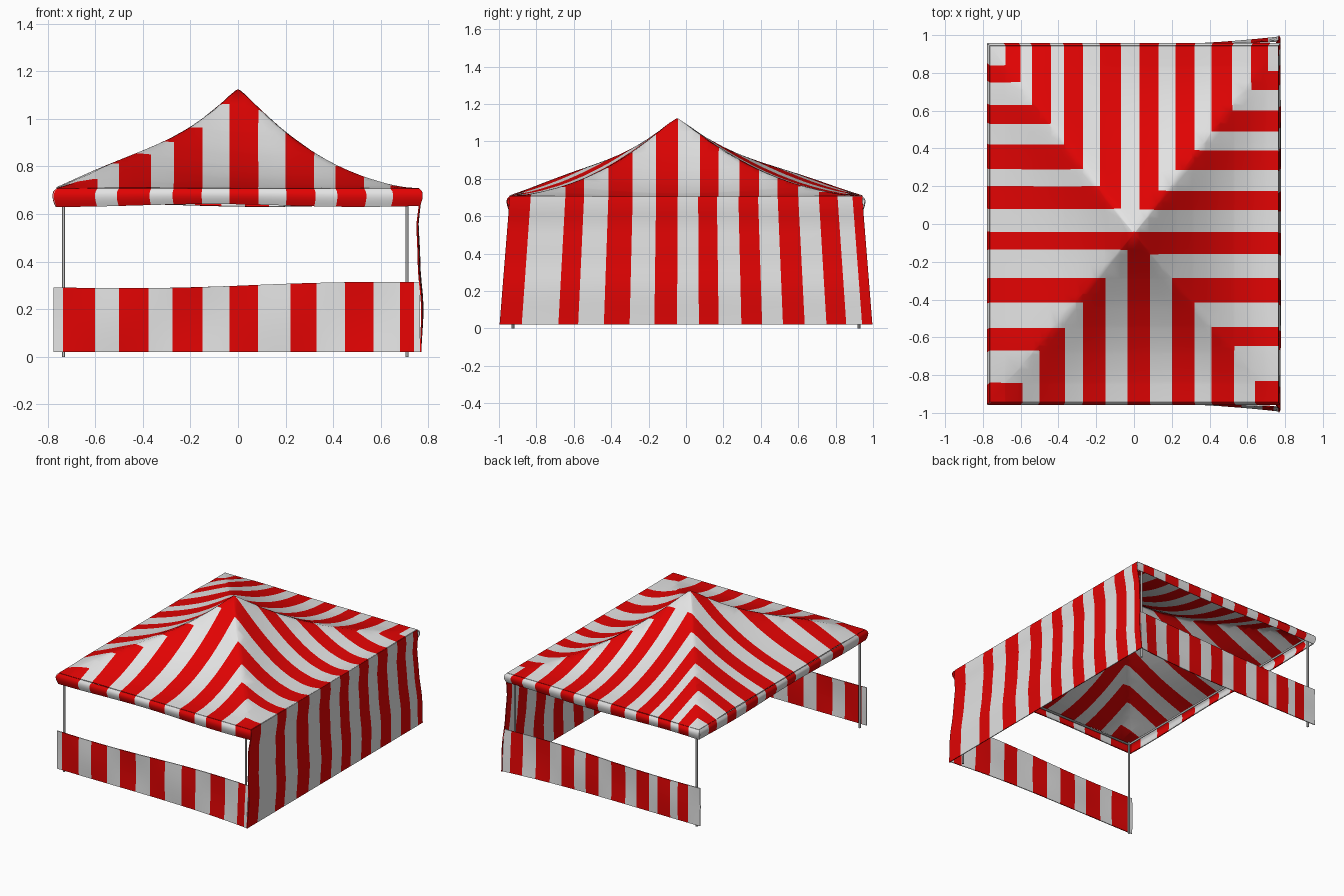
import bpy, bmesh, math
from mathutils import Vector

if "Cube" in bpy.data.objects:
    bpy.data.objects.remove(bpy.data.objects["Cube"])

HX, HY, PEAK_Y, EAVE = 0.762, 0.942, -0.05, 0.705

# red stripe intervals along each side
FRONT = [(-.735, -.60), (-.50, -.375), (-.275, -.15), (-.035, .085), (.22, .33), (.45, .57), (.68, .74)]
EAVE_FRONT = [(-.76, -.59), (-.50, -.365), (-.27, -.15), (-.035, .085), (.20, .32), (.41, .53), (.64, .77)]
BACK = [(-.68, -.60), (-.54, -.44), (-.37, -.27), (-.18, -.07), (.03, .13), (.22, .32), (.41, .52), (.62, .71)]
RIGHT = [(-.95, -.83), (-.645, -.545), (-.415, -.285), (-.16, -.045), (.065, .165), (.28, .385), (.49, .60),
         (.71, .81), (.89, .95)]
LEFT = [(-.95, -.84), (-.67, -.55), (-.415, -.285), (-.135, -.04), (.08, .20), (.29, .42), (.53, .63), (.75, .84)]

# roof stripes turn the corner at the hips: borders along |x| and |y| per quadrant
MID_X, MID_Y = .03, -.042
RINGS = {
    (1, -1): ([.085, .20, .32, .41, .53, .64], [.16, .285, .415, .545, .645, .83]),
    (-1, -1): ([.035, .15, .27, .365, .50, .59], [.135, .285, .415, .55, .67, .84]),
    (-1, 1): ([.07, .18, .27, .37, .44, .54, .60, .68], [.08, .20, .29, .42, .53, .63, .75, .84]),
    (1, 1): ([.03, .13, .22, .32, .41, .52, .62, .71], [.075, .175, .285, .39, .49, .60, .71, .81]),
}


def material(name, rgb):
    m = bpy.data.materials.new(name)
    m.diffuse_color = (*rgb, 1)
    m.use_nodes = True
    m.node_tree.nodes["Principled BSDF"].inputs["Base Color"].default_value = m.diffuse_color
    return m


WHITE = material("white cloth", (.77, .77, .77))
RED = material("red cloth", (.76, .001, .001))
METAL = material("grey metal", (.6, .6, .6))


def is_red(v, reds):
    return any(a < v < b for a, b in reds)


def roof_red(x, y):
    sx = 1 if x > (MID_X if y > MID_Y else 0) else -1
    sy = 1 if y > MID_Y else -1
    xs, ys = RINGS[sx, sy]
    ring = min(sum(x * sx > b for b in xs), sum(y * sy > b for b in ys))
    return (ring + (sy < 0)) % 2 == 1


def interp(pts, v):
    for (a, p), (b, q) in zip(pts, pts[1:]):
        if v <= b:
            k = max(0, (v - a) / (b - a))
            return p + (q - p) * k * k * (3 - 2 * k)
    return pts[-1][1]


def cloth_object(name, bm):
    """Finish a cloth sheet: smooth shading and a thin thickness."""
    for f in bm.faces:
        f.smooth = True
    me = bpy.data.meshes.new(name)
    bm.to_mesh(me)
    bm.free()
    for m in (WHITE, RED):
        me.materials.append(m)
    ob = bpy.data.objects.new(name, me)
    bpy.context.collection.objects.link(ob)
    s = ob.modifiers.new("thickness", 'SOLIDIFY')
    s.thickness, s.offset = .006, 0
    e = ob.modifiers.new("sharp rims", 'EDGE_SPLIT')
    e.split_angle = math.radians(50)
    return ob


def sheet(name, reds, lo, hi, rows, fn):
    """Striped strip: columns follow the stripe borders, fn(t, w) gives the place."""
    cols = {lo, hi} | {v for ab in reds for v in ab if lo < v < hi}
    cols |= {round(lo + (hi - lo) * i / 30, 3) for i in range(1, 30)}
    cols = sorted(cols)
    bm = bmesh.new()
    g = [[bm.verts.new(fn(t, j / rows)) for j in range(rows + 1)] for t in cols]
    for i in range(len(cols) - 1):
        for j in range(rows):
            f = bm.faces.new((g[i][j], g[i + 1][j], g[i + 1][j + 1], g[i][j + 1]))
            f.material_index = int(is_red((cols[i] + cols[i + 1]) / 2, reds))
    return cloth_object(name, bm)


def roof_height(x, y):
    d = y - PEAK_Y
    u, v = x / HX, d / (HY - PEAK_Y if d > 0 else HY + PEAK_Y)
    p = 9                                          # rounded hips
    r = (abs(u) ** p + abs(v) ** p) ** (1 / p)
    if r < 1e-6:
        return 1.12
    m = min(abs(u), abs(v)) / max(abs(u), abs(v))
    k = max(0, 1.015 - math.sqrt(r * r + .015 ** 2))
    bump = 6.75 * r * r * k
    z = EAVE + .415 * (.55 * k + .45 * k ** 3)
    z -= .045 * bump * (1 - m * m)                 # cloth sags between hips
    return z + bump * (.013 - .03 * u / r)         # right side hangs lower


# roof: flat sheet cut along stripes and hips, then raised
bm = bmesh.new()
bm.faces.new([bm.verts.new((x, y, 0)) for x, y in ((-HX, -HY), (HX, -HY), (HX, HY), (-HX, HY))])
lines_x = {0, MID_X} | {i * .076 for i in range(-9, 10)}
lines_y = {MID_Y} | {PEAK_Y + i * .08 for i in range(-10, 12)}
for (sx, sy), (xs, ys) in RINGS.items():
    lines_x |= {sx * b for b in xs}
    lines_y |= {sy * b for b in ys}
cuts = [((v, 0, 0), Vector((1, 0, 0))) for v in lines_x] + [((0, v, 0), Vector((0, 1, 0))) for v in lines_y]
for sx in (-1, 1):
    for sy in (-1, 1):
        cuts.append(((0, PEAK_Y, 0), Vector((-(sy * HY - PEAK_Y), sx * HX, 0)).normalized()))
for co, no in cuts:
    bmesh.ops.bisect_plane(bm, geom=bm.verts[:] + bm.edges[:] + bm.faces[:], dist=1e-4,
                           plane_co=co, plane_no=no)
for f in bm.faces:
    c = f.calc_center_median()
    f.material_index = int(roof_red(c.x, c.y))
for v in bm.verts:
    v.co.z = roof_height(v.co.x, v.co.y)
cloth_object("roof_cloth", bm)


# valance rolling over the three open sides
def valance(axis, sign):
    def fn(t, w):
        off = .014 * math.sin(math.pi * min(1, .95 * w ** .7))
        z = EAVE - w * (.068 + .006 * math.sin(5 * t + sign))
        if axis == 'y':
            return t * (HX + off) / HX, sign * (HY + off), z
        return sign * (HX + off), t * (HY + off) / HY, z
    return fn


sheet("front_valance", EAVE_FRONT, -HX, HX, 6, valance('y', -1))
sheet("back_valance", BACK, -HX, HX, 6, valance('y', 1))
sheet("left_valance", LEFT, -HY, HY, 6, valance('x', -1))


# full wall on the right, flaring towards the ground
def wall(t, w):
    z = EAVE - w * (EAVE - .02)
    flare = 1 + .058 * w
    x = interp([(0, .762), (.08, .765), (.2, .752), (.45, .757), (.75, .772), (1, .767)], w)
    x += .006 * math.cos(t * 1.6) * math.sin(math.pi * w)
    return x, t * flare, z


sheet("right_wall", RIGHT, -HY, HY, 14, wall)


# half-height walls at front and back
def half_wall(sign):
    def fn(t, w):
        top = .302 + .016 * math.sin(2.6 * t - .2) * (1 - .3 * abs(t))
        z = .02 + w * (top - .02)
        y = .946 + (.044 - .022 * w) * max(0, t / .77) ** 2 + .006 * math.sin(9 * t) * math.sin(math.pi * w)
        return t, sign * y, z
    return fn


sheet("front_half_wall", FRONT, -.775, .765, 6, half_wall(-1))
sheet("back_half_wall", BACK, -.775, .765, 6, half_wall(1))


# metal frame: poles and top rails
def tube(name, a, b, r=.007):
    a, b = Vector(a), Vector(b)
    bpy.ops.mesh.primitive_cylinder_add(vertices=12, radius=r, depth=(b - a).length, location=(a + b) / 2)
    ob = bpy.context.object
    ob.name = name
    ob.rotation_mode = 'QUATERNION'
    ob.rotation_quaternion = (b - a).to_track_quat('Z', 'Y')
    ob.data.materials.append(METAL)
    bpy.ops.object.shade_smooth_by_angle()


XL, XR, YP, ZR = -.733, .71, .925, .682
for sy, side in ((-1, "front"), (1, "back")):
    tube(side + "_left_pole", (XL, sy * YP, 0), (XL, sy * YP, .70))
    tube(side + "_right_pole", (XR, sy * YP, 0), (XR, sy * YP, .70))
    tube(side + "_top_rail", (XL, sy * YP, ZR), (XR, sy * YP, ZR))
for x, side in ((XL, "left"), (XR, "right")):
    tube(side + "_top_rail", (x, -YP, ZR), (x, YP, ZR))
